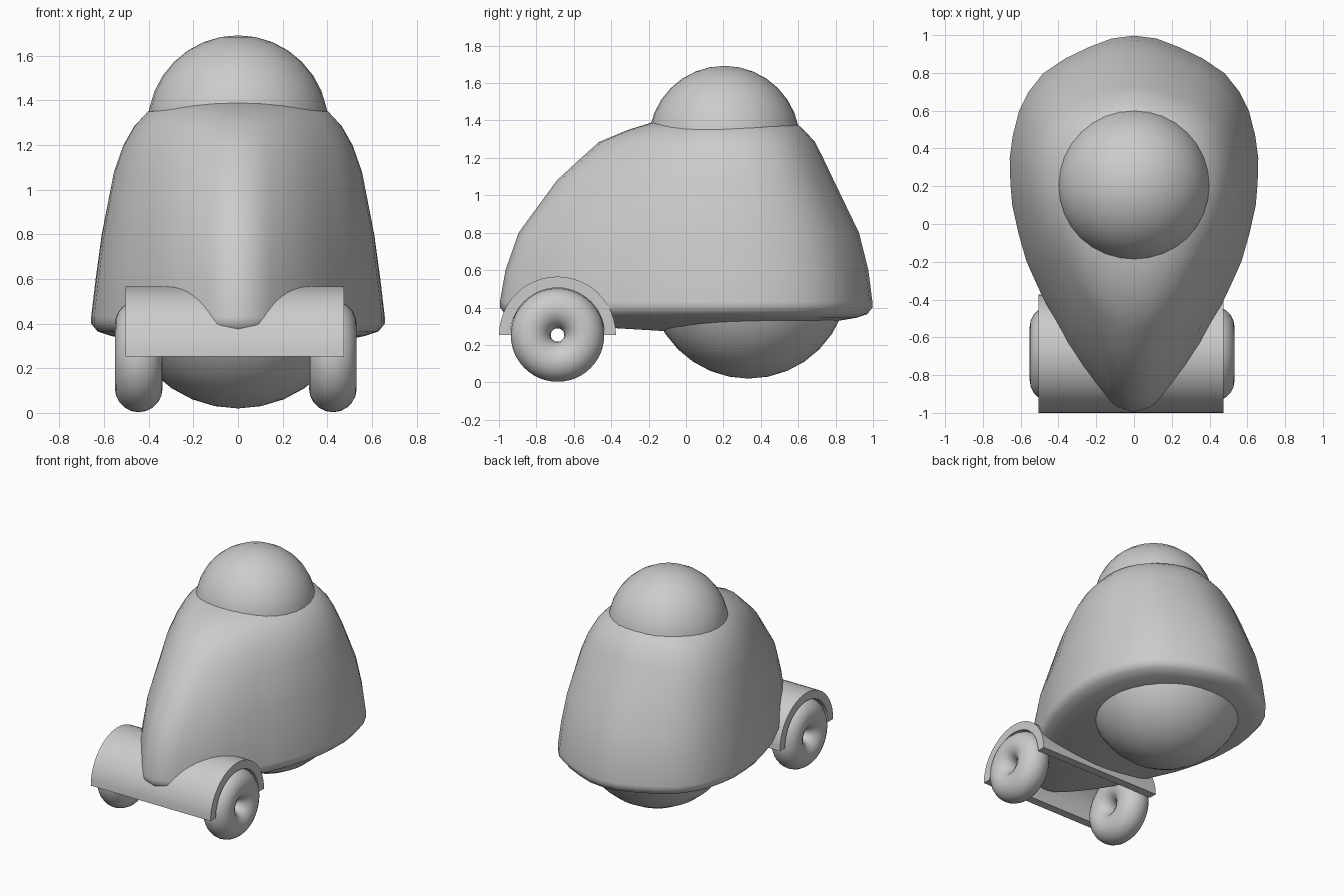
import bpy, bmesh
from math import pi, sin, cos, sqrt

if "Cube" in bpy.data.objects:
    bpy.data.objects.remove(bpy.data.objects["Cube"])


def make_object(name, bm, angle=None):
    bmesh.ops.recalc_face_normals(bm, faces=bm.faces)
    mesh = bpy.data.meshes.new(name)
    bm.to_mesh(mesh)
    bm.free()
    obj = bpy.data.objects.new(name, mesh)
    bpy.context.collection.objects.link(obj)
    bpy.context.view_layer.objects.active = obj
    bpy.ops.object.select_all(action='DESELECT')
    obj.select_set(True)
    if angle:
        bpy.ops.object.shade_smooth_by_angle(angle=angle)
    else:
        bpy.ops.object.shade_smooth()
    return obj


def ball(name, loc, radius):
    bm = bmesh.new()
    bmesh.ops.create_uvsphere(bm, u_segments=32, v_segments=16, radius=radius)
    make_object(name, bm).location = loc


# Teardrop plan: (half width, y), both scaled to each ring
half = [(0, 1), (.18, .985), (.36, .94), (.55, .88), (.73, .80), (.85, .70), (.925, .60),
        (.975, .47), (1, .35), (.995, .22), (.98, .10), (.93, -.05), (.865, -.20),
        (.77, -.34), (.66, -.49), (.54, -.65), (.42, -.77), (.31, -.86), (.22, -.925),
        (.13, -.975), (0, -1)]
outline = half + [(-x, y) for x, y in half[-2:0:-1]]

# Body rings: z, front y, back y, half width, roundness of plan
rings = [(.30, -.55, .60, .33, 0), (.33, -.88, .82, .50, 0), (.345, -.93, .91, .57, 0),
         (.365, -.965, .97, .63, 0), (.40, -.995, .997, .658, 0), (.43, -.995, .997, .658, 0),
         (.60, -.965, .975, .638, 0), (.80, -.895, .925, .612, .04), (1.08, -.69, .79, .56, .12),
         (1.20, -.56, .733, .518, .2), (1.285, -.465, .69, .47, .3), (1.35, -.31, .63, .41, .5),
         (1.39, -.18, .585, .33, .8)]
bm = bmesh.new()
loops = []
for z, yf, yb, w, k in rings:
    loop = []
    for x, t in outline:
        circ = sqrt(max(0, 1 - t * t)) * (1 if x >= 0 else -1)
        px = x * (1 - k) + circ * k
        loop.append(bm.verts.new((px * w, yf + (t + 1) / 2 * (yb - yf), z)))
    loops.append(loop)
n = len(outline)
for a, b in zip(loops, loops[1:]):
    for i in range(n):
        j = (i + 1) % n
        bm.faces.new((a[i], a[j], b[j], b[i]))
for loop, tip in ((loops[0], (0, -.05, .27)), (loops[-1], (0, .2, 1.41))):
    v = bm.verts.new(tip)
    for i in range(n):
        bm.faces.new((loop[i], loop[(i + 1) % n], v))
make_object("body", bm)

# Dome on top and rear rolling ball underneath
ball("head_dome", (0, .205, 1.287), .405)
ball("rear_ball", (0, .335, .555), .535)

# Arched fender over both front wheels
AXLE_Y, AXLE_Z = -.687, .253
bm = bmesh.new()
steps = 24
profile = [(.3125, pi * i / steps) for i in range(steps + 1)]
profile += [(.252, pi * i / steps) for i in range(steps, -1, -1)]
ends = [[bm.verts.new((x, AXLE_Y + r * cos(a), AXLE_Z + r * sin(a))) for r, a in profile]
        for x in (-.505, .475)]
m = len(profile)
for i in range(m):
    j = (i + 1) % m
    bm.faces.new((ends[0][i], ends[0][j], ends[1][j], ends[1][i]))
for e in ends:
    for i in range(steps):
        bm.faces.new((e[i], e[i + 1], e[m - 2 - i], e[m - 1 - i]))
make_object("fender", bm, .6)

# Doughnut wheels
for name, x in (("wheel_left", -.445), ("wheel_right", .425)):
    bpy.ops.mesh.primitive_torus_add(major_segments=48, minor_segments=20, major_radius=.143,
                                     minor_radius=.107, location=(x, AXLE_Y, AXLE_Z),
                                     rotation=(0, pi / 2, 0))
    bpy.context.object.name = name
    bpy.ops.object.shade_smooth()
